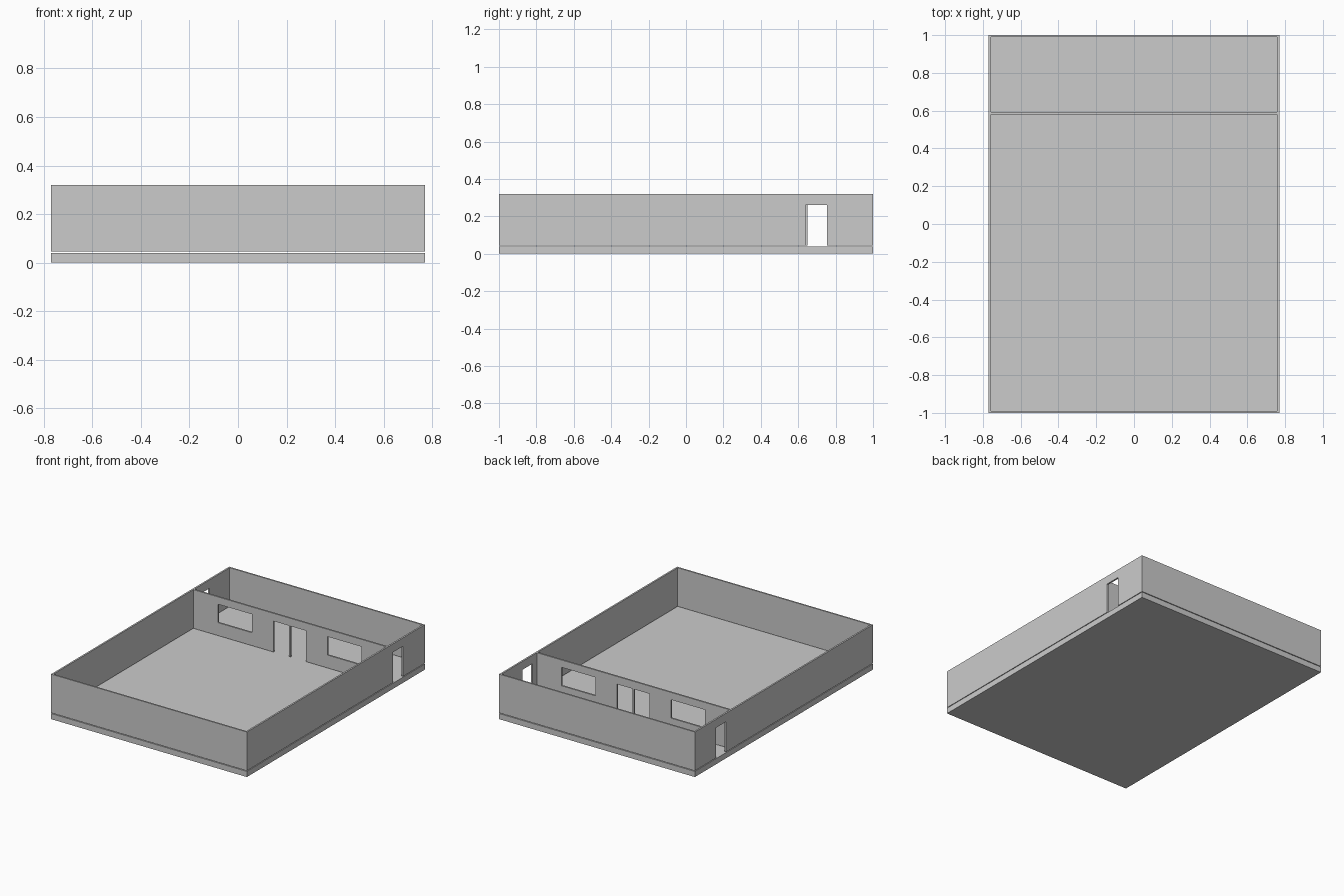
import bpy

if "Cube" in bpy.data.objects:
    bpy.data.objects.remove(bpy.data.objects["Cube"])

BASE, TOP = 0.045, 0.32      # wall bottom and top
HX, HY = 0.77, 1.0           # outer half sizes
IX, IY = 0.758, 0.989        # inner half sizes


def box(name, x0, x1, y0, y1, z0, z1):
    bpy.ops.mesh.primitive_cube_add(
        size=1, location=((x0 + x1) / 2, (y0 + y1) / 2, (z0 + z1) / 2))
    ob = bpy.context.object
    ob.name = name
    ob.scale = (x1 - x0, y1 - y0, z1 - z0)
    bpy.ops.object.transform_apply(location=False, rotation=False, scale=True)
    return ob


def cut(target, *bounds):
    cutter = box("cutter", *bounds)
    cutter.hide_render = True
    mod = target.modifiers.new("opening", 'BOOLEAN')
    mod.operation = 'DIFFERENCE'
    mod.solver = 'EXACT'
    mod.object = cutter
    bpy.context.view_layer.objects.active = target
    bpy.ops.object.modifier_apply(modifier=mod.name)
    bpy.data.objects.remove(cutter)


# Floor slab
box("floor_slab", -HX, HX, -HY, HY, 0, 0.04)

# Outer walls and partition: one block with two rooms hollowed out
walls = box("walls", -HX, HX, -HY, HY, BASE, TOP)
cut(walls, -IX, IX, -IY, 0.581, 0, 0.5)
cut(walls, -IX, IX, 0.593, IY, 0, 0.5)

# Side doorways
cut(walls, 0.7, 0.9, 0.64, 0.755, 0, 0.26)
cut(walls, -0.9, -0.7, 0.65, 0.765, 0, 0.26)

# Double doorway and two windows in the partition
cut(walls, -0.128, 0.128, 0.5, 0.7, 0, 0.265)
for s in (-1, 1):
    a, b = sorted((s * 0.297, s * 0.565))
    cut(walls, a, b, 0.5, 0.7, 0.137, 0.268)

# Slim post between the door halves
box("door_post", -0.006, 0.006, 0.582, 0.592, BASE, 0.265)
